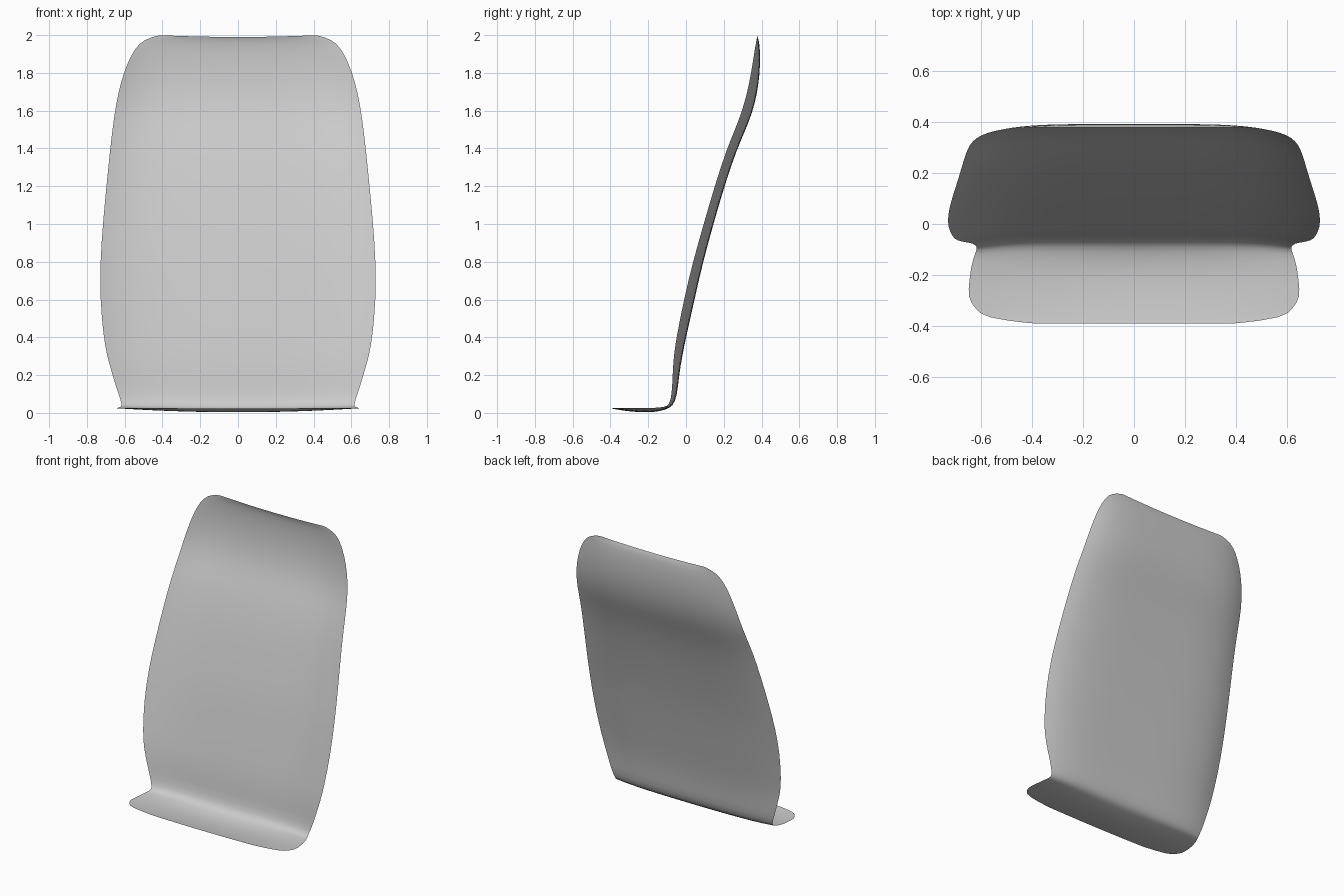
import bpy, bmesh

# Centre-line stations from front lip to top rim:
# (y, z, half width, edge shift in y, edge shift in z)
stations = [
    (-0.390, 0.022, 0.40, 0.000, 0.004),
    (-0.368, 0.018, 0.590, 0.000, 0.009),
    (-0.330, 0.012, 0.622, 0.000, 0.014),
    (-0.290, 0.007, 0.652, 0.000, 0.019),
    (-0.220, 0.002, 0.645, 0.000, 0.022),
    (-0.160, 0.005, 0.637, 0.000, 0.022),
    (-0.110, 0.016, 0.622, -0.003, 0.015),
    (-0.070, 0.034, 0.612, -0.020, 0.008),
    (-0.047, 0.090, 0.630, -0.028, 0.000),
    (-0.037, 0.200, 0.664, -0.034, 0.000),
    (-0.020, 0.300, 0.693, -0.045, 0.000),
    (0.000, 0.400, 0.712, -0.050, 0.003),
    (0.045, 0.600, 0.730, -0.055, 0.005),
    (0.090, 0.800, 0.729, -0.052, 0.005),
    (0.145, 1.000, 0.715, -0.050, 0.005),
    (0.203, 1.200, 0.696, -0.050, 0.005),
    (0.270, 1.400, 0.676, -0.052, 0.005),
    (0.330, 1.530, 0.660, -0.055, 0.005),
    (0.366, 1.640, 0.644, -0.055, 0.004),
    (0.386, 1.750, 0.620, -0.050, 0.000),
    (0.393, 1.850, 0.587, -0.040, 0.000),
    (0.391, 1.930, 0.545, -0.026, 0.000),
    (0.386, 1.970, 0.500, -0.012, 0.006),
    (0.378, 1.990, 0.420, 0.000, 0.010),
]
COLUMNS = 20

# Seat shell: thin sheet lofted through the stations, sides curling forward
bm = bmesh.new()
rows = []
for y, z, half, dy, dz in stations:
    row = []
    for i in range(COLUMNS + 1):
        t = 2 * i / COLUMNS - 1
        u = t * (1.25 - 0.25 * t * t)          # denser near the sides
        curl = abs(u) ** 5
        lift = abs(u) ** 2 if z > 1.95 or z < 0.03 else curl
        row.append(bm.verts.new((half * u, y + dy * curl, z + dz * lift)))
    rows.append(row)
for a, b in zip(rows, rows[1:]):
    for i in range(COLUMNS):
        bm.faces.new((a[i], a[i + 1], b[i + 1], b[i]))

mesh = bpy.data.meshes.new("seat_shell")
bm.to_mesh(mesh)
bm.free()
mesh.shade_smooth()
shell = bpy.data.objects.new("seat_shell", mesh)
bpy.context.collection.objects.link(shell)

# Soften the bends
subsurf = shell.modifiers.new("smooth", 'SUBSURF')
subsurf.levels = subsurf.render_levels = 1
